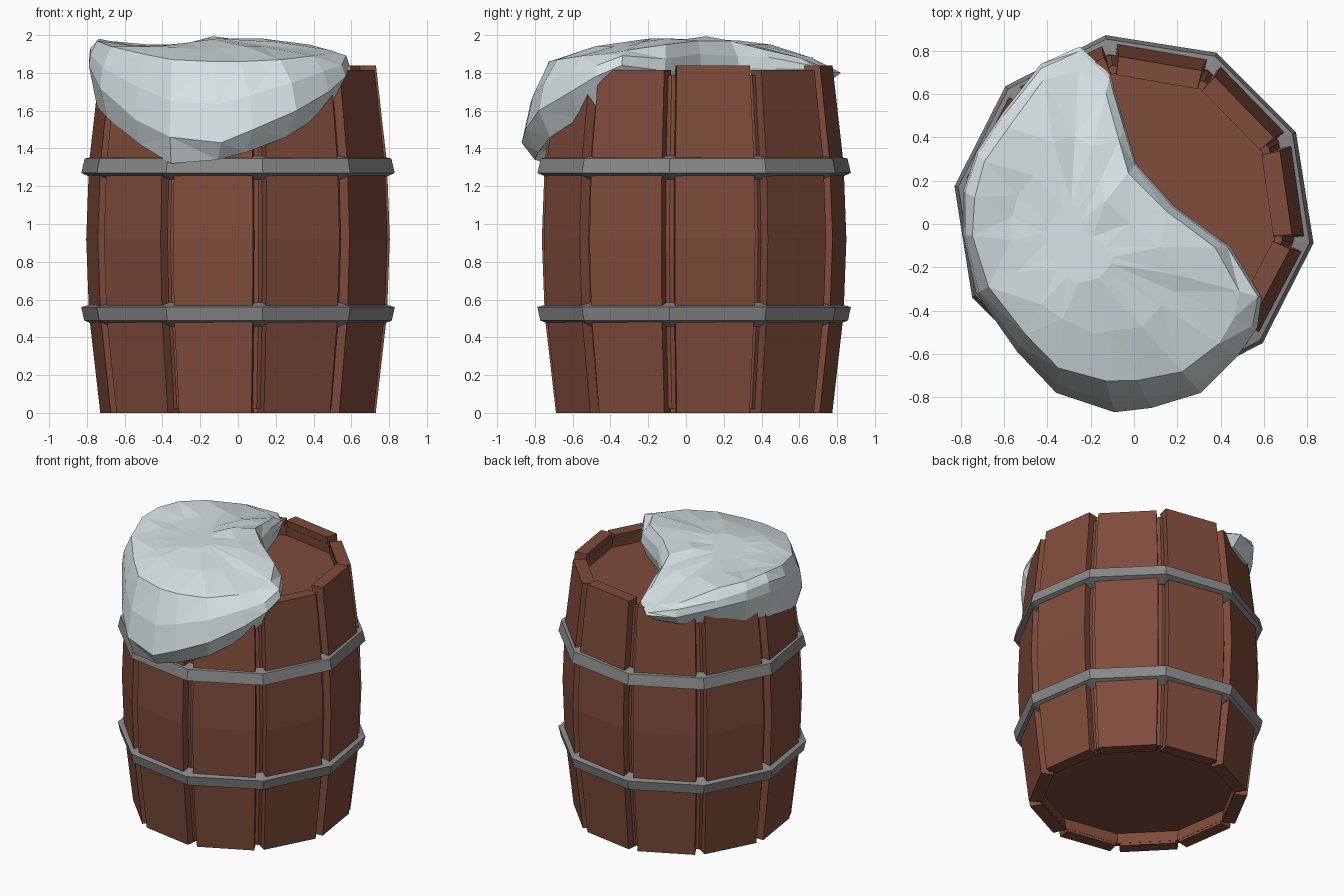
import bpy, bmesh, math, random
from mathutils import Vector

if "Cube" in bpy.data.objects:
    bpy.data.objects.remove(bpy.data.objects["Cube"])

random.seed(4)
CY = 0.043                      # barrel axis offset in y
SIDES = 10
STEP = 2 * math.pi / SIDES
FIRST = math.radians(9)         # centre angle of the first hoop side
TURN = math.radians(-0.8)       # slight twist of the staves inside the hoops


def material(name, rgb):
    m = bpy.data.materials.new(name)
    m.diffuse_color = (*rgb, 1)
    m.use_nodes = True
    m.node_tree.nodes["Principled BSDF"].inputs["Base Color"].default_value = m.diffuse_color
    return m


WOOD = material("brown wood", (0.215, 0.072, 0.043))
IRON = material("grey iron", (0.25, 0.25, 0.25))
SNOW = material("pale snow", (0.68, 0.755, 0.78))


def polar(r, a, z):
    return Vector((r * math.cos(a), CY + r * math.sin(a), z))


def loft(name, rings, mat, caps=True, loop=False):
    """Skin a stack of equal rings; close with caps or back to the first ring."""
    bm = bmesh.new()
    vs = [[bm.verts.new(p) for p in ring] for ring in rings]
    n = len(vs[0])
    pairs = list(zip(vs, vs[1:])) + ([(vs[-1], vs[0])] if loop else [])
    for lo, hi in pairs:
        for i in range(n):
            j = (i + 1) % n
            bm.faces.new((lo[i], lo[j], hi[j], hi[i]))
    if caps and not loop:
        bm.faces.new(vs[0][::-1])
        bm.faces.new(vs[-1])
    bmesh.ops.recalc_face_normals(bm, faces=bm.faces)
    me = bpy.data.meshes.new(name)
    bm.to_mesh(me)
    bm.free()
    me.materials.append(mat)
    ob = bpy.data.objects.new(name, me)
    bpy.context.collection.objects.link(ob)
    return ob


def decagon(r, z, turn=0.0):
    return [polar(r, FIRST + turn + (i + 0.5) * STEP, z) for i in range(SIDES)]


def barrel_radius(z):
    """Bulging side profile."""
    prof = [(0, 0.735), (0.52, 0.795), (0.92, 0.81), (1.32, 0.795), (1.85, 0.735)]
    for (z0, r0), (z1, r1) in zip(prof, prof[1:]):
        if z <= z1:
            return r0 + (r1 - r0) * (z - z0) / (z1 - z0)
    return prof[-1][1]


# Staves: planks with sloped sides, leaving open grooves between them
for k in range(SIDES):
    a = FIRST + TURN + k * STEP
    top = 1.84 if k % 2 == 0 else 1.815
    wide, narrow = math.radians(15.4), math.radians(17.0)
    rings = []
    for z in (0, 0.52, 0.92, 1.32, top):
        r = barrel_radius(z)
        rings.append([polar(r, a - wide, z), polar(r, a + wide, z),
                      polar(r - 0.085, a + narrow, z), polar(r - 0.085, a - narrow, z)])
    loft(f"stave_{k + 1}", rings, WOOD)

# Core: groove floor with notched rims, recessed lid and recessed bottom
core = [(0.083, 0.10), (0.083, 0.02)]
core += [(0.045, z) for z in (0.02, 0.52, 0.92, 1.32, 1.79)]
core += [(0.083, 1.79), (0.083, 1.72)]
loft("barrel_core", [decagon(barrel_radius(z) - d, z, TURN) for d, z in core], WOOD)

# Hoops: the lower one mirrors the upper one
HOOPS = {"upper_hoop": [(0.75, 1.36), (0.822, 1.347), (0.84, 1.27), (0.76, 1.236), (0.72, 1.25)],
         "lower_hoop": [(0.75, 0.585), (0.84, 0.56), (0.825, 0.49), (0.75, 0.458), (0.72, 0.48)]}
for name, prof in HOOPS.items():
    loft(name, [decagon(r, z) for r, z in prof], IRON, loop=True)

# Snow outline: x, y, height of the widest edge, of the bottom, of the shoulder
OUTLINE = [
    (-.25, .82, 1.80, 1.74, 1.84), (-.11, .69, 1.82, 1.70, 1.88),
    (-.04, .45, 1.82, 1.68, 1.93), (.01, .28, 1.83, 1.68, 1.97),
    (.19, .08, 1.81, 1.68, 1.97), (.45, -.11, 1.81, 1.68, 1.95),
    (.59, -.34, 1.84, 1.72, 1.92), (.57, -.48, 1.78, 1.63, 1.90),
    (.48, -.61, 1.70, 1.56, 1.89), (.31, -.78, 1.60, 1.46, 1.87),
    (.08, -.85, 1.50, 1.38, 1.86), (-.09, -.87, 1.43, 1.34, 1.86),
    (-.36, -.78, 1.46, 1.32, 1.87), (-.54, -.59, 1.55, 1.42, 1.90),
    (-.73, -.32, 1.72, 1.56, 1.94), (-.79, -.05, 1.84, 1.62, 1.97),
    (-.79, .15, 1.86, 1.66, 1.98), (-.73, .33, 1.85, 1.68, 1.97),
    (-.61, .51, 1.83, 1.70, 1.95), (-.43, .74, 1.80, 1.72, 1.88)]
MID = Vector((-0.3, -0.1))


def toward(x, y, s, z):
    p = MID + (Vector((x, y)) - MID) * s
    return Vector((p.x, p.y, z))


def lump(amount):
    return random.uniform(-amount, amount)


under, bottom, edge, side, shoulder, crown, inner = ([] for _ in range(7))
for x, y, ze, zb, zs in OUTLINE:
    s = 0.82 + 0.2 * (ze - 1.43)
    under.append(toward(x, y, 0.5, 1.66))
    bottom.append(toward(x, y, 0.91, zb))
    edge.append(toward(x, y, 1.0, ze))
    side.append(toward(x, y, (1 + s) / 2 + 0.03, (ze + zs) / 2 + lump(0.015)))
    shoulder.append(toward(x, y, s + lump(0.02), zs))
    z = 1.945 if x < -0.5 else min(1.995, zs * 0.5 + 1.0)
    crown.append(toward(x, y, s * 0.62 + lump(0.03), z + lump(0.01)))
    inner.append(toward(x, y, 0.22, 1.965 + 0.03 * x))
snow = loft("snow_cap", [under, bottom, edge, side, shoulder, crown, inner], SNOW)

# Break the snow into irregular facets
bm = bmesh.new()
bm.from_mesh(snow.data)
bmesh.ops.triangulate(bm, faces=bm.faces)
bmesh.ops.recalc_face_normals(bm, faces=bm.faces)
bm.to_mesh(snow.data)
bm.free()
